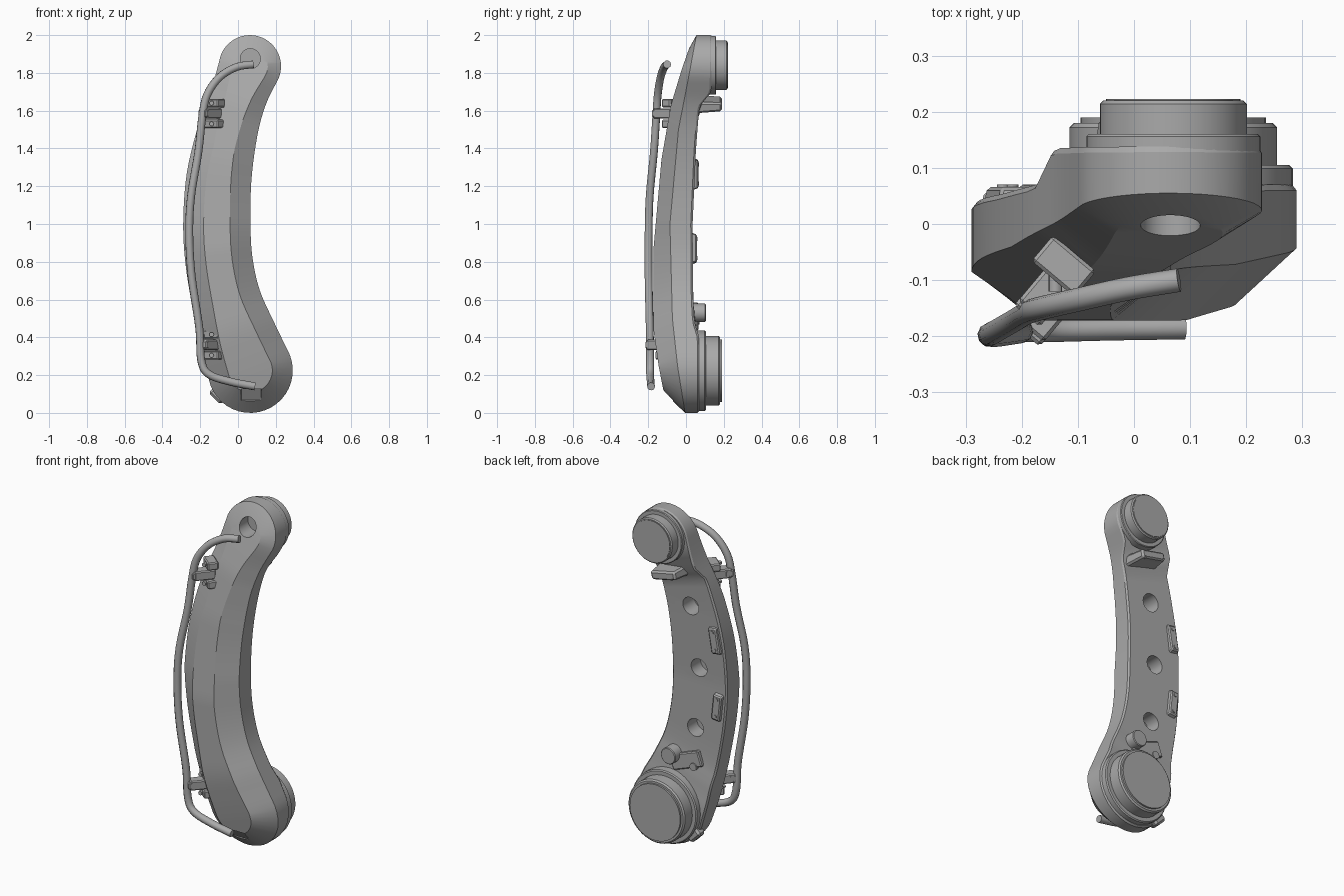
import bpy, bmesh, math
from mathutils import Vector, Matrix

cube = bpy.data.objects.get("Cube")
if cube:
    bpy.data.objects.remove(cube, do_unlink=True)

metal = bpy.data.materials.new("plain grey")
metal.use_nodes = True
grey = (0.4, 0.4, 0.4, 1)
metal.diffuse_color = grey
metal.node_tree.nodes["Principled BSDF"].inputs["Base Color"].default_value = grey


def make(name, bm, smooth=None):
    bmesh.ops.recalc_face_normals(bm, faces=bm.faces)
    mesh = bpy.data.meshes.new(name)
    bm.to_mesh(mesh)
    bm.free()
    mesh.materials.append(metal)
    obj = bpy.data.objects.new(name, mesh)
    bpy.context.collection.objects.link(obj)
    if smooth:
        bpy.ops.object.select_all(action="DESELECT")
        obj.select_set(True)
        bpy.context.view_layer.objects.active = obj
        bpy.ops.object.shade_smooth_by_angle(angle=math.radians(smooth))
    return obj


def lookup(table, z):
    # linear lookup in a (height, value) table, lowest first
    for (z0, a), (z1, b) in zip(table, table[1:]):
        if z <= z1:
            return a + (b - a) * max(0, z - z0) / (z1 - z0)
    return table[-1][1]


def catmull(points, steps):
    pts = [Vector(p) for p in points]
    ext = [2 * pts[0] - pts[1]] + pts + [2 * pts[-1] - pts[-2]]
    out = []
    for a, b, c, d in zip(ext, ext[1:], ext[2:], ext[3:]):
        for i in range(steps):
            t = i / steps
            out.append(0.5 * (2 * b + (c - a) * t + (2 * a - 5 * b + 4 * c - d) * t ** 2
                              + (3 * b - a - 3 * c + d) * t ** 3))
    return out + [pts[-1]]


def disc(name, x, z, y0, y1, r0, r1=None, sides=48, bevel=0):
    bm = bmesh.new()
    bmesh.ops.create_cone(bm, cap_ends=True, segments=sides, radius1=r0,
                          radius2=r0 if r1 is None else r1, depth=y1 - y0)
    if bevel:
        rim = [e for e in bm.edges if all(v.co.z > 0 for v in e.verts)]
        bmesh.ops.bevel(bm, geom=rim, offset=bevel, segments=1, affect="EDGES")
    bm.transform(Matrix.Translation((x, (y0 + y1) / 2, z)) @ Matrix.Rotation(-math.pi / 2, 4, "X"))
    return make(name, bm, 30)


def block(name, loc, size, rot=(0, 0, 0), bevel=0.006, taper=1):
    # box whose +y end can be tapered
    bm = bmesh.new()
    bmesh.ops.create_cube(bm, size=1)
    for v in bm.verts:
        k = taper if v.co.y > 0 else 1
        v.co = Vector((v.co.x * size[0] * k, v.co.y * size[1], v.co.z * size[2] * k))
    if bevel:
        bmesh.ops.bevel(bm, geom=bm.edges[:], offset=bevel, segments=1, affect="EDGES")
    turn = Matrix.Identity(4)
    for angle, axis in zip(rot, "XYZ"):
        turn = Matrix.Rotation(math.radians(angle), 4, axis) @ turn
    bm.transform(Matrix.Translation(loc) @ turn)
    return make(name, bm)


# Arm body: spine (x, z, radius) swept into an outline with round ends
spine = catmull([(0.065, 0.225, 0.225), (0.0, 0.4, 0.208), (-0.062, 0.6, 0.184), (-0.1, 0.8, 0.178),
                 (-0.112, 1.0, 0.178), (-0.1, 1.25, 0.172), (-0.052, 1.5, 0.158),
                 (0.005, 1.68, 0.15), (0.063, 1.835, 0.165)], 5)
back_y = [(0, 0.07), (0.4, 0.07), (0.48, 0.045), (0.6, 0.038), (1, 0.035), (1.4, 0.053),
          (1.62, 0.07), (1.7, 0.135), (2, 0.138)]
side_y = [(0, -0.005), (0.25, -0.045), (0.5, -0.072), (1, -0.085), (1.5, -0.04), (1.8, 0.018), (2, 0.055)]
front_y = [(0.11, -0.118), (0.25, -0.145), (0.44, -0.172), (0.87, -0.172), (1.34, -0.13),
           (1.63, -0.08), (1.82, -0.022), (1.94, 0.02)]


def outline(inset, heights):
    left, right = [], []
    arc = 10
    for i, s in enumerate(spine):
        a, b = spine[max(i - 1, 0)], spine[min(i + 1, len(spine) - 1)]
        up = Vector((b.x - a.x, b.y - a.y)).normalized()
        side = Vector((-up.y, up.x))
        r = s.z - inset * (1 - 0.35 * max(0, min(1, (s.y - 1.4) / 0.4)))
        centre = Vector((s.x, s.y))
        # end caps sweep from the pole to the side
        if i == 0:
            sweep = [-math.pi / 2 * (1 - k / arc) for k in range(arc + 1)]
        elif i == len(spine) - 1:
            sweep = [math.pi / 2 * k / arc for k in range(arc + 1)]
        else:
            sweep = [0]
        for t in sweep:
            for sign, row in ((1, left), (-1, right)):
                p = centre + r * (math.cos(t) * side * sign + math.sin(t) * up)
                row.append(Vector((p.x, lookup(heights, p.y), p.y)))
    return left, right


bm = bmesh.new()
rows = []
for inset, heights in ((0.008, back_y), (0, [(z, y - 0.01) for z, y in back_y]), (0, side_y), (0.108, front_y)):
    left, right = outline(inset, heights)
    rows.append(([bm.verts.new(p) for p in left], [bm.verts.new(p) for p in right]))


def strip(a, b):
    for i in range(len(a) - 1):
        bm.faces.new((a[i], a[i + 1], b[i + 1], b[i]))


for (l0, r0), (l1, r1) in zip(rows, rows[1:]):
    strip(l0, l1)
    strip(r0, r1)
strip(*rows[0])
strip(*rows[-1])
bmesh.ops.remove_doubles(bm, verts=bm.verts, dist=0.0005)
body = make("arm_body", bm)

# Cut the front socket, the back holes and the notch at the foot
cutters = [disc("socket_cutter", 0.065, 1.875, -0.2, 0.075, 0.053)]
for x, z in ((-0.07, 1.43), (-0.112, 1.07), (-0.088, 0.71)):
    cutters.append(disc("hole_cutter", x, z, -0.05, 0.2, 0.052))
cutters.append(block("notch_cutter", (0.07, -0.13, 0.07), (0.15, 0.1, 0.11), (35, 0, 0), 0, 0.7))
for c in cutters:
    mod = body.modifiers.new("cut", "BOOLEAN")
    mod.object = c
    mod.operation = "DIFFERENCE"
    mod.solver = "EXACT"
bpy.context.view_layer.update()
cut_mesh = bpy.data.meshes.new_from_object(body.evaluated_get(bpy.context.evaluated_depsgraph_get()))
body.modifiers.clear()
body.data = cut_mesh
for c in cutters:
    bpy.data.objects.remove(c, do_unlink=True)
bpy.ops.object.select_all(action="DESELECT")
body.select_set(True)
bpy.context.view_layer.objects.active = body
bpy.ops.object.shade_smooth_by_angle(angle=math.radians(25))

# Joint hubs on the back
disc("lower_hub_flange", 0.07, 0.223, 0.05, 0.105, 0.213, bevel=0.006)
disc("lower_hub", 0.07, 0.223, 0.1, 0.18, 0.185, bevel=0.008)
disc("lower_hub_cap", 0.07, 0.223, 0.17, 0.19, 0.165)
disc("upper_hub_flange", 0.07, 1.84, 0.12, 0.16, 0.155, bevel=0.004)
disc("upper_hub", 0.07, 1.84, 0.15, 0.22, 0.131, bevel=0.006)
disc("upper_hub_cap", 0.07, 1.84, 0.21, 0.223, 0.12)

# Fan bracket under the upper hub
block("upper_bracket", (0.02, 0.125, 1.635), (0.2, 0.13, 0.06), (0, 12, 0), 0.01, 0.8)
block("upper_bracket_lip", (0.02, 0.165, 1.632), (0.13, 0.05, 0.045), (0, 12, 0), 0.008)

# Bolt and its plate above the lower hub
disc("bolt", 0.045, 0.53, 0.0, 0.105, 0.048, bevel=0.004)
block("bolt_plate", (-0.04, 0.045, 0.51), (0.2, 0.04, 0.09), (0, 20, 0))
disc("bolt_plate_screw", -0.095, 0.49, 0.05, 0.072, 0.022, sides=20)

# Small screwed plates along the outer edge of the back
for z, x, y, lean in ((1.265, -0.225, 0.048, 10), (0.87, -0.235, 0.04, -6)):
    block("edge_plate", (x, y, z), (0.06, 0.035, 0.17), (0, lean, 0), 0.006, 0.85)
    for dz in (-0.05, 0.05):
        disc("edge_plate_screw", x + dz * math.tan(math.radians(lean)), z + dz,
             y + 0.01, y + 0.022, 0.01, sides=12)

# Tab beside the lower hub
block("lower_tab", (-0.1, 0.06, 0.1), (0.09, 0.06, 0.07), (0, 45, 0), 0.012)

# Hose along the front
curve = bpy.data.curves.new("hose", "CURVE")
curve.dimensions = "3D"
curve.bevel_depth = 0.021
curve.bevel_resolution = 3
curve.use_fill_caps = True
path = catmull([(0.08, -0.1, 1.845), (-0.01, -0.115, 1.83), (-0.1, -0.135, 1.775), (-0.165, -0.15, 1.68),
                (-0.19, -0.158, 1.56), (-0.21, -0.17, 1.38), (-0.248, -0.192, 1.15),
                (-0.258, -0.198, 0.95), (-0.245, -0.198, 0.72), (-0.205, -0.192, 0.45),
                (-0.195, -0.19, 0.28), (-0.155, -0.19, 0.205), (-0.04, -0.187, 0.165),
                (0.09, -0.185, 0.14)], 5)
spline = curve.splines.new("POLY")
spline.points.add(len(path) - 1)
for p, co in zip(spline.points, path):
    p.co = (*co, 1)
spline.use_smooth = True
curve.materials.append(metal)
bpy.context.collection.objects.link(bpy.data.objects.new("hose", curve))

# Hose clips
for z, y in ((1.585, -0.095), (0.36, -0.13)):
    block("clip_body", (-0.145, y - 0.015, z), (0.06, 0.12, 0.055), (0, 0, -40))
    block("clip_grip", (-0.175, y - 0.05, z), (0.06, 0.05, 0.04), (0, 0, -40))
    for dz in (-0.055, 0.055):
        block("clip_pad", (-0.125, y + 0.02, z + dz), (0.1, 0.06, 0.045), (0, 0, -40))
        disc("clip_screw", -0.14, z + dz, y - 0.025, y + 0.02, 0.012, sides=12)
